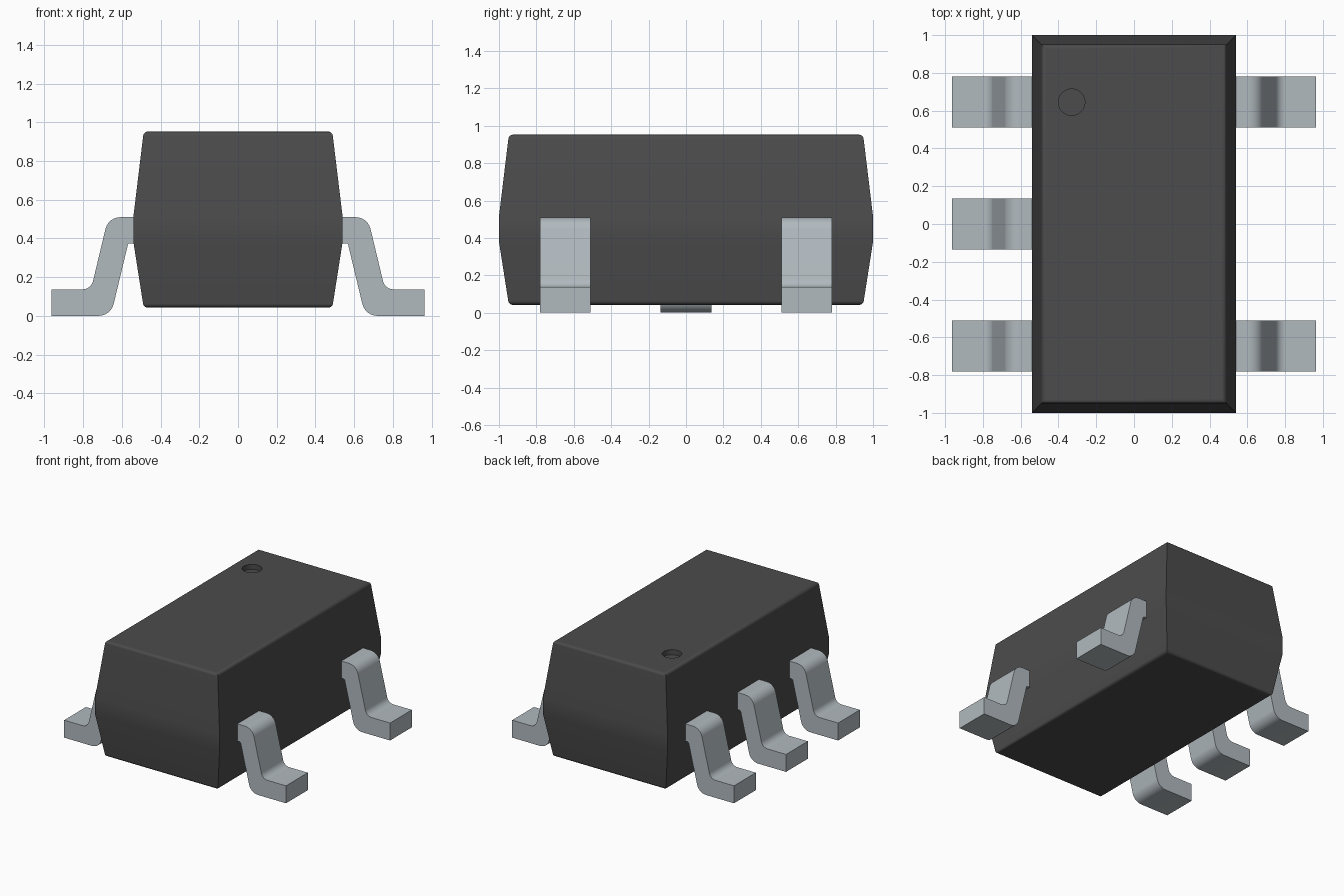
import bpy
import bmesh
import math
from mathutils import Vector

cube = bpy.data.objects.get("Cube")
if cube:
    bpy.data.objects.remove(cube, do_unlink=True)


def make_material(name, rgb, roughness):
    mat = bpy.data.materials.new(name)
    mat.use_nodes = True
    mat.diffuse_color = (*rgb, 1)
    bsdf = mat.node_tree.nodes["Principled BSDF"]
    bsdf.inputs["Base Color"].default_value = (*rgb, 1)
    bsdf.inputs["Roughness"].default_value = roughness
    return mat


BLACK = make_material("black plastic", (0.072, 0.072, 0.072), 0.6)
SILVER = make_material("silver metal", (0.44, 0.49, 0.52), 0.4)


def fillet(points, steps=6):
    """Round the corners of an open or closed outline of (x, z, radius)."""
    out = []
    for i, (x, z, r) in enumerate(points):
        c = Vector((x, z))
        if r == 0:
            out.append(c)
            continue
        a = (Vector(points[i - 1][:2]) - c).normalized()
        b = (Vector(points[(i + 1) % len(points)][:2]) - c).normalized()
        half = a.angle(b) / 2
        centre = c + (a + b).normalized() * (r / math.sin(half))
        start = c + a * (r / math.tan(half)) - centre
        end = c + b * (r / math.tan(half)) - centre
        sweep = start.angle(end)
        for k in range(steps + 1):
            t = k / steps
            out.append(centre + (start * math.sin((1 - t) * sweep)
                                 + end * math.sin(t * sweep)) / math.sin(sweep))
    return out


def add_object(name, bm, mat):
    bmesh.ops.recalc_face_normals(bm, faces=bm.faces)
    mesh = bpy.data.meshes.new(name)
    bm.to_mesh(mesh)
    bm.free()
    mesh.materials.append(mat)
    obj = bpy.data.objects.new(name, mesh)
    bpy.context.collection.objects.link(obj)
    return obj


def smooth(obj):
    bpy.ops.object.select_all(action='DESELECT')
    obj.select_set(True)
    bpy.context.view_layer.objects.active = obj
    bpy.ops.object.shade_smooth_by_angle(angle=math.radians(35))
    weighted = obj.modifiers.new("flat_normals", 'WEIGHTED_NORMAL')
    weighted.keep_sharp = True


# Body: rectangles stacked along a side profile with rounded rims
HALF_X, HALF_Y = 0.54, 1.0
profile = fillet([(-0.2, 0.042, 0), (-0.053, 0.042, 0.025), (0, 0.38, 0),
                  (0, 0.515, 0), (-0.053, 0.952, 0.025), (-0.2, 0.952, 0)], 5)[1:-1]
bm = bmesh.new()
rings = [[bm.verts.new((sx * (HALF_X + p.x), sy * (HALF_Y + p.x), p.y))
          for sx, sy in ((-1, -1), (1, -1), (1, 1), (-1, 1))] for p in profile]
for low, high in zip(rings, rings[1:]):
    for i in range(4):
        j = (i + 1) % 4
        bm.faces.new((low[i], low[j], high[j], high[i]))
bm.faces.new(rings[0])
bm.faces.new(rings[-1])
body = add_object("body", bm, BLACK)

# Round first-pin dimple sunk in the top
bm = bmesh.new()
bmesh.ops.create_cone(bm, cap_ends=True, segments=40, radius1=0.07, radius2=0.07, depth=0.1)
bmesh.ops.translate(bm, verts=bm.verts, vec=(-0.33, 0.645, 0.952 - 0.04 + 0.05))
cutter = add_object("dimple_cutter", bm, BLACK)
cutter.hide_render = True
cut = body.modifiers.new("dimple", 'BOOLEAN')
cut.operation = 'DIFFERENCE'
cut.solver = 'EXACT'
cut.object = cutter
bpy.context.view_layer.objects.active = body
bpy.ops.object.modifier_apply(modifier=cut.name)
bpy.data.objects.remove(cutter, do_unlink=True)
smooth(body)

# Leads: bent strip outline extruded across its width
LEAD_OUTLINE = fillet([(0.50, 0.51, 0), (0.67, 0.51, 0.08), (0.759, 0.137, 0.055),
                       (0.963, 0.137, 0), (0.963, 0, 0), (0.657, 0, 0.08),
                       (0.567, 0.375, 0.012), (0.50, 0.375, 0)])


def add_lead(name, side, y, width=0.27):
    bm = bmesh.new()
    face = bm.faces.new([bm.verts.new((side * p.x, y - width / 2, p.y))
                         for p in LEAD_OUTLINE])
    ext = bmesh.ops.extrude_face_region(bm, geom=[face])
    verts = [v for v in ext["geom"] if isinstance(v, bmesh.types.BMVert)]
    bmesh.ops.translate(bm, verts=verts, vec=(0, width, 0))
    smooth(add_object(name, bm, SILVER))


for row, y in (("front", -0.645), ("middle", 0.0), ("back", 0.645)):
    add_lead(f"right_{row}_lead", -1, y)
    if row != "middle":
        add_lead(f"left_{row}_lead", 1, y)
